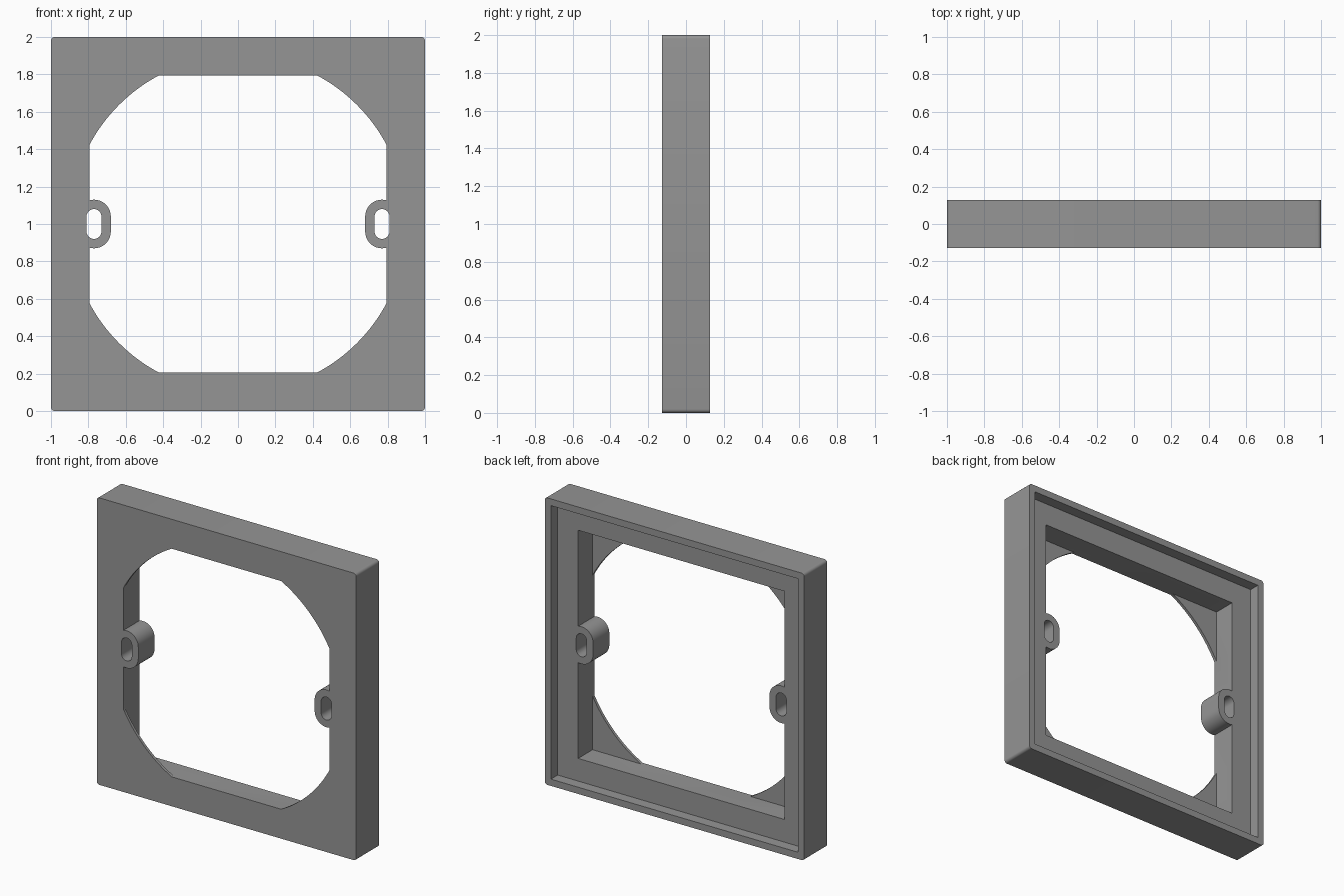
import bpy, bmesh, math

if "Cube" in bpy.data.objects:
    bpy.data.objects.remove(bpy.data.objects["Cube"])

HALF_DEPTH = 0.127
LEDGE_Y = 0.052      # floor of the rear recess
LIP_Y = -0.107       # back of the thin front corner webs
OPEN = 0.795         # half width of the opening
ZC = 1.0


def rounded(cx, hx, hz, r, n):
    """Rounded rectangle (or stadium) profile in x, z."""
    pts = []
    for k, (sx, sz) in enumerate([(1, 1), (-1, 1), (-1, -1), (1, -1)]):
        for i in range(n + 1):
            a = math.pi / 2 * (k + i / n)
            p = (cx + sx * (hx - r) + r * math.cos(a),
                 ZC + sz * (hz - r) + r * math.sin(a))
            if not pts or math.dist(p, pts[-1]) > 1e-5:
                pts.append(p)
    if math.dist(pts[0], pts[-1]) < 1e-5:
        pts.pop()
    return pts


def square(h):
    return [(h, ZC + h), (-h, ZC + h), (-h, ZC - h), (h, ZC - h)]


def arc_opening(h, radius, n):
    """Square opening whose corners follow one large circle."""
    start = math.asin(math.sqrt(radius ** 2 - h ** 2) / radius)
    span = math.pi / 2 - 2 * start
    return [(radius * math.cos(a), ZC + radius * math.sin(a))
            for k in range(4) for i in range(n + 1)
            for a in [k * math.pi / 2 + start + span * i / n]]


def prism(name, pts, y0, y1):
    bm = bmesh.new()
    face = bm.faces.new([bm.verts.new((x, y0, z)) for x, z in pts])
    res = bmesh.ops.extrude_face_region(bm, geom=[face])
    verts = [g for g in res["geom"] if isinstance(g, bmesh.types.BMVert)]
    bmesh.ops.translate(bm, verts=verts, vec=(0, y1 - y0, 0))
    bmesh.ops.recalc_face_normals(bm, faces=bm.faces)
    me = bpy.data.meshes.new(name)
    bm.to_mesh(me)
    bm.free()
    ob = bpy.data.objects.new(name, me)
    bpy.context.collection.objects.link(ob)
    return ob


def combine(target, tool, operation):
    mod = target.modifiers.new("bool", "BOOLEAN")
    mod.operation = operation
    mod.solver = "EXACT"
    mod.object = tool
    bpy.context.view_layer.objects.active = target
    bpy.ops.object.modifier_apply(modifier=mod.name)
    bpy.data.objects.remove(tool)


# Outer block with slightly rounded corners
frame = prism("mounting_frame", rounded(0, 1, 1, 0.02, 5), -HALF_DEPTH, HALF_DEPTH)

# Rear recess, square rear opening and arc-cornered front opening
combine(frame, prism("recess_cutter", square(0.953), LEDGE_Y, 0.3), "DIFFERENCE")
combine(frame, prism("opening_cutter", square(OPEN), LIP_Y, 0.3), "DIFFERENCE")
combine(frame, prism("front_cutter", arc_opening(OPEN, 0.9, 16), -0.3, 0.3), "DIFFERENCE")

# Screw lugs on both sides, each with a vertical slot
for s in (-1, 1):
    lug = prism("screw_lug", rounded(s * 0.77, 0.09, 0.13, 0.09, 10), -HALF_DEPTH, LEDGE_Y)
    combine(frame, lug, "UNION")
for s in (-1, 1):
    slot = prism("slot_cutter", rounded(s * 0.77, 0.04, 0.08, 0.04, 8), -0.3, 0.3)
    combine(frame, slot, "DIFFERENCE")

# Single grey plastic
mat = bpy.data.materials.new("grey_plastic")
mat.diffuse_color = (0.3, 0.3, 0.3, 1)
mat.use_nodes = True
mat.node_tree.nodes["Principled BSDF"].inputs["Base Color"].default_value = mat.diffuse_color
frame.data.materials.clear()
frame.data.materials.append(mat)
for p in frame.data.polygons:
    p.material_index = 0

bpy.ops.object.select_all(action="DESELECT")
frame.select_set(True)
bpy.context.view_layer.objects.active = frame
bpy.ops.object.shade_smooth_by_angle(angle=math.radians(30))
